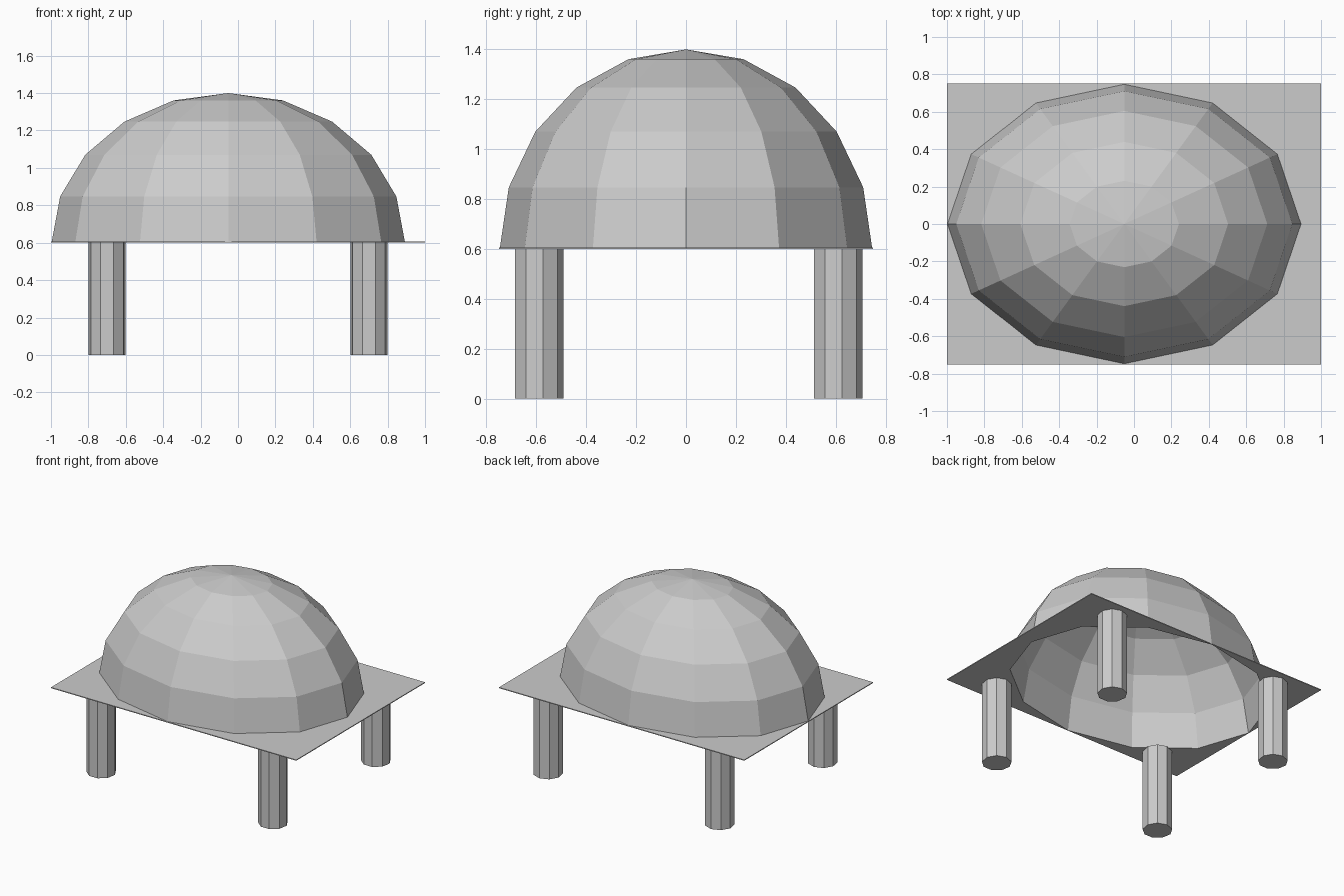
import bpy, bmesh, math
from mathutils import Matrix

if "Cube" in bpy.data.objects:
    bpy.data.objects.remove(bpy.data.objects["Cube"])

DECK_Z, DECK_T = 0.6, 0.006
CX, RX, RY, H = -0.052, 0.945, 0.747, 0.8
SIDES = 12


def add_object(name, bm):
    mesh = bpy.data.meshes.new(name)
    bm.to_mesh(mesh)
    bm.free()
    obj = bpy.data.objects.new(name, mesh)
    bpy.context.collection.objects.link(obj)
    return obj


def add_loop(bm, points):
    verts = [bm.verts.new((x, y, DECK_Z)) for x, y in points]
    return [bm.edges.new((v, verts[(i + 1) % len(verts)])) for i, v in enumerate(verts)]


# Dome: open upper half of a low-poly sphere, stretched to an oval
bm = bmesh.new()
bmesh.ops.create_uvsphere(bm, u_segments=SIDES, v_segments=10, radius=1)
bmesh.ops.delete(bm, geom=[v for v in bm.verts if v.co.z < -0.01], context='VERTS')
bmesh.ops.transform(bm, verts=bm.verts,
                    matrix=Matrix.Translation((CX, 0, DECK_Z)) @ Matrix.Diagonal((RX, RY, H, 1)))
add_object("dome", bm)

# Deck: thin rectangle with an oval opening under the dome
bm = bmesh.new()
edges = add_loop(bm, [(-1, -0.75), (1, -0.75), (1, 0.75), (-1, 0.75)])
ring = [2 * math.pi * i / SIDES for i in range(SIDES)]
edges += add_loop(bm, [(CX + RX * math.cos(a), RY * math.sin(a)) for a in ring])
bmesh.ops.triangle_fill(bm, edges=edges, use_beauty=True, normal=(0, 0, 1))
bm.normal_update()
for f in bm.faces:
    if f.normal.z < 0:
        f.normal_flip()
deck = add_object("deck", bm)
solid = deck.modifiers.new("thickness", 'SOLIDIFY')
solid.thickness = DECK_T
solid.offset = 1

# Legs: four nine-sided posts, one corner pointing to the back
for side, x in (("left", -0.7), ("right", 0.7)):
    for end, y in (("front", -0.591), ("back", 0.608)):
        bm = bmesh.new()
        height = DECK_Z + DECK_T - 0.001
        bmesh.ops.create_cone(bm, cap_ends=True, segments=9, radius1=0.1, radius2=0.1, depth=height)
        v0 = bm.verts[:][0].co
        turn = math.pi / 2 - math.atan2(v0.y, v0.x)
        bmesh.ops.transform(bm, verts=bm.verts, matrix=Matrix.Translation((x, y, height / 2))
                            @ Matrix.Rotation(turn, 4, 'Z'))
        add_object(f"{end}_{side}_leg", bm)
